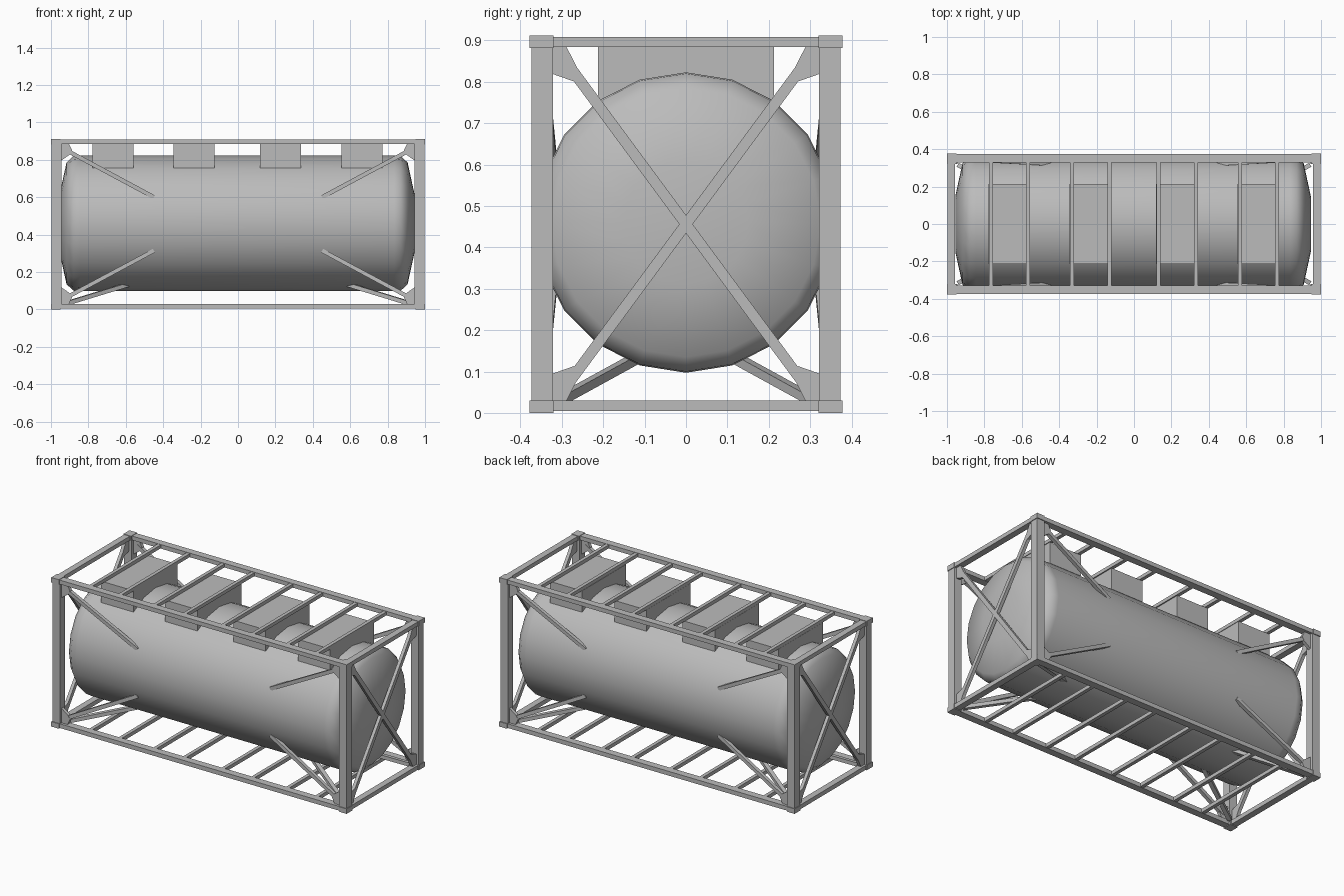
import bpy, bmesh, math
from mathutils import Vector, Matrix

cube = bpy.data.objects.get("Cube")
if cube:
    bpy.data.objects.remove(cube, do_unlink=True)

steel = bpy.data.materials.new("grey_steel")
steel.use_nodes = True
grey = (0.5, 0.5, 0.5, 1)
steel.diffuse_color = grey
steel.node_tree.nodes["Principled BSDF"].inputs["Base Color"].default_value = grey

MID, TOP = 0.457, 0.912
SIGNS = (-1, 1)


def finish(name, bm):
    bmesh.ops.recalc_face_normals(bm, faces=bm.faces)
    mesh = bpy.data.meshes.new(name)
    bm.to_mesh(mesh)
    bm.free()
    mesh.materials.append(steel)
    obj = bpy.data.objects.new(name, mesh)
    bpy.context.collection.objects.link(obj)
    return obj


def add_box(bm, lo, hi):
    lo, hi = Vector(lo), Vector(hi)
    mat = Matrix.Translation((lo + hi) / 2) @ Matrix.Diagonal((hi - lo).to_4d())
    bmesh.ops.create_cube(bm, size=1, matrix=mat)


def add_bar(bm, a, b, width, depth, normal):
    """Square bar from a to b; depth is measured along normal."""
    a, b = Vector(a), Vector(b)
    z = (b - a).normalized()
    x = Vector(normal).cross(z).normalized()
    y = z.cross(x)
    rot = Matrix((x, y, z)).transposed().to_4x4()
    size = Matrix.Diagonal((width, depth, (b - a).length, 1))
    bmesh.ops.create_cube(bm, size=1, matrix=Matrix.Translation((a + b) / 2) @ rot @ size)


def add_plate(bm, points, offset):
    """Flat polygon extruded by offset."""
    face = bm.faces.new([bm.verts.new(p) for p in points])
    new = bmesh.ops.extrude_face_region(bm, geom=[face])["geom"]
    bmesh.ops.translate(bm, verts=[v for v in new if isinstance(v, bmesh.types.BMVert)], vec=offset)


# Tank: a lathed profile with domed ends
bm = bmesh.new()
half = [(0.95, 0), (0.95, 0.15), (0.912, 0.325), (0.875, 0.36), (0.84, 0.363)]
profile = [(-x, r) for x, r in half] + [(x, r) for x, r in reversed(half)]
verts = [bm.verts.new((x - 0.005, 0, MID + 0.003 + r)) for x, r in profile]
edges = [bm.edges.new(pair) for pair in zip(verts, verts[1:])]
bmesh.ops.spin(bm, geom=verts + edges, cent=(0, 0, MID + 0.003), axis=(1, 0, 0),
               angle=math.tau, steps=20)
bmesh.ops.remove_doubles(bm, verts=bm.verts, dist=0.0005)
tank = finish("tank", bm)
for poly in tank.data.polygons:
    poly.use_smooth = True

# Saddle boxes joining the tank to the roof bars
bm = bmesh.new()
for x in (-0.668, -0.235, 0.227, 0.663):
    add_box(bm, (x - 0.109, -0.213, 0.755), (x + 0.109, 0.213, 0.886))
finish("saddle_boxes", bm)

# Corner castings and posts
castings, posts = bmesh.new(), bmesh.new()
for sx in SIGNS:
    for sy in SIGNS:
        add_box(posts, (sx * 0.945, sy * 0.322, 0.02), (sx * 0.996, sy * 0.373, 0.89))
        for z in (0, TOP - 0.03):
            add_box(castings, (sx * 0.948, sy * 0.32, z), (sx, sy * 0.378, z + 0.03))
finish("corner_castings", castings)
finish("corner_posts", posts)

# Long rails, end rails and cross bars at floor and roof
rails, bars = bmesh.new(), bmesh.new()
for lo, hi in ((0.004, 0.03), (0.884, 0.909)):
    for s in SIGNS:
        add_box(rails, (-0.96, s * 0.33, lo), (0.96, s * 0.374, hi))
        add_box(rails, (s * 0.957, -0.34, lo), (s * 0.996, 0.34, hi))
    for s in SIGNS:
        for x in (0.13, 0.332, 0.567, 0.765):
            add_box(bars, (s * x - 0.011, -0.335, lo + 0.002), (s * x + 0.011, 0.335, hi - 0.002))
finish("frame_rails", rails)
finish("cross_bars", bars)

# Crossed braces on both ends
bm = bmesh.new()
for sx in SIGNS:
    for s in SIGNS:
        add_bar(bm, (sx * 0.972, -s * 0.285, 0.07 + 0.0), (sx * 0.972, s * 0.285, 0.842),
                0.026, 0.02, (1, 0, 0))
finish("end_braces", bm)

# Gussets in the frame corners, braces from corners to the tank
gussets, side_braces, floor_braces = bmesh.new(), bmesh.new(), bmesh.new()
for sx in SIGNS:
    for sy in SIGNS:
        for sz in SIGNS:
            def level(h):
                return MID + sz * h
            outline = [(0.325, 0.43), (0.29, 0.43), (0.257, 0.365), (0.271, 0.344), (0.325, 0.363)]
            add_plate(gussets, [(sx * 0.962, sy * y, level(h)) for y, h in outline],
                      (sx * 0.02, 0, 0))
            outline = [(0.95, 0.43), (0.905, 0.43), (0.887, 0.393), (0.9, 0.37), (0.95, 0.335)]
            add_plate(gussets, [(sx * x, sy * 0.338, level(h)) for x, h in outline],
                      (0, sy * 0.02, 0))
            add_bar(side_braces, (sx * 0.92, sy * 0.347, level(0.395)),
                    (sx * 0.45, sy * 0.322, level(0.143)), 0.022, 0.022, (0, 1, 0))
        add_bar(floor_braces, (sx * 0.94, sy * 0.315, 0.025), (sx * 0.59, sy * 0.12, 0.132),
                0.024, 0.022, (0, 0, 1))
finish("corner_gussets", gussets)
finish("side_braces", side_braces)
finish("floor_braces", floor_braces)
